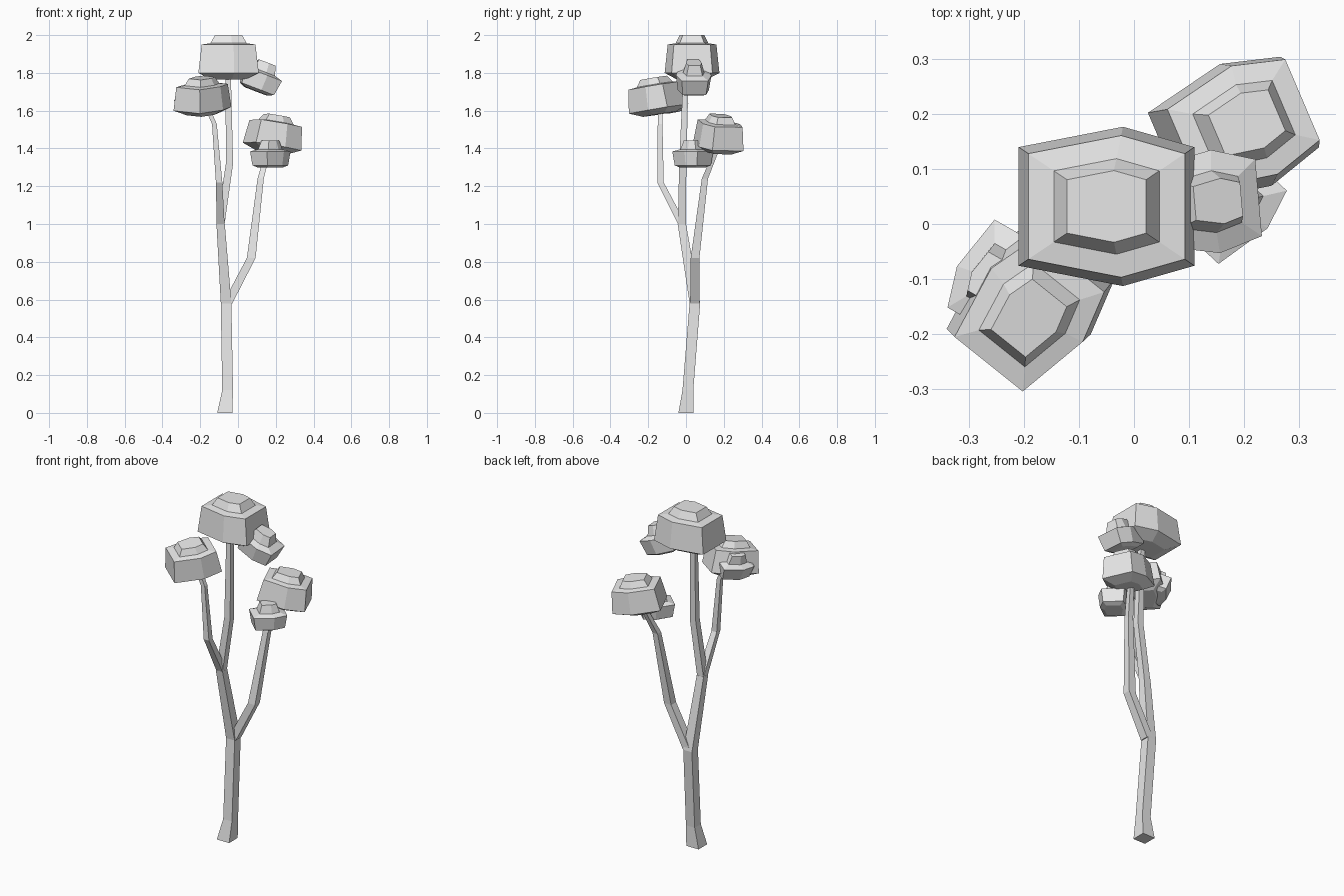
import bpy
import bmesh
from math import radians
from mathutils import Matrix, Vector

cube = bpy.data.objects.get("Cube")
if cube:
    bpy.data.objects.remove(cube, do_unlink=True)

grey = bpy.data.materials.new("plain_grey")
grey.use_nodes = True
COLOUR = (0.8, 0.8, 0.8, 1)
grey.diffuse_color = COLOUR
grey.node_tree.nodes["Principled BSDF"].inputs["Base Color"].default_value = COLOUR


def loft(name, rings):
    """Skin a stack of equal rings and close both ends."""
    bm = bmesh.new()
    rows = [[bm.verts.new(p) for p in ring] for ring in rings]
    n = len(rows[0])
    for low, high in zip(rows, rows[1:]):
        for i in range(n):
            j = (i + 1) % n
            bm.faces.new((low[i], low[j], high[j], high[i]))
    bm.faces.new(rows[0][::-1])
    bm.faces.new(rows[-1])
    bmesh.ops.recalc_face_normals(bm, faces=bm.faces)
    mesh = bpy.data.meshes.new(name)
    bm.to_mesh(mesh)
    bm.free()
    mesh.materials.append(grey)
    obj = bpy.data.objects.new(name, mesh)
    bpy.context.collection.objects.link(obj)


def limb(name, path):
    """Square-section limb through (x, y, z, width) points."""
    corners = ((-1, -1), (1, -1), (1, 1), (-1, 1))
    loft(name, [[(x + a * w / 2, y + b * w / 2, z) for a, b in corners]
                for x, y, z, w in path])


# Lopsided hexagon outline and (scale, height) profiles for the foliage
HEXAGON = [(0.16, -0.108), (0.16, 0.108), (0.03, 0.145),
           (-0.16, 0.108), (-0.16, -0.108), (0.03, -0.145)]
HEXAGON = HEXAGON[1:5] + [(0.03, -0.145), HEXAGON[0]]
LARGE = [(0.55, -0.035), (1, 0), (0.89, 0.15), (0.6, 0.157), (0.45, 0.2)]
SMALL = [(0.6, -0.02), (0.88, 0), (1, 0.13), (0.6, 0.15), (0.44, 0.23)]


def foliage(name, profile, centre, size, yaw, lean=(0, 0)):
    tilt = Vector((0, 0, 1)).rotation_difference(Vector((*lean, 1)))
    place = (Matrix.Translation(centre) @ tilt.to_matrix().to_4x4()
             @ Matrix.Rotation(radians(yaw), 4, 'Z') @ Matrix.Scale(size, 4))
    loft(name, [[place @ Vector((x * s, y * s, h)) for x, y in HEXAGON]
                for s, h in profile])


# Trunk and branches
limb("trunk", [(-0.07, 0, 0, 0.08), (-0.055, 0.01, 0.12, 0.057),
               (-0.063, 0.047, 0.58, 0.056), (-0.092, -0.022, 1.0, 0.044)])
limb("front_branch", [(-0.092, -0.022, 1.0, 0.042), (-0.1, -0.135, 1.22, 0.034),
                      (-0.125, -0.137, 1.53, 0.025), (-0.165, -0.137, 1.62, 0.025)])
limb("top_branch", [(-0.092, -0.022, 1.0, 0.042), (-0.045, -0.017, 1.32, 0.038),
                    (-0.052, 0, 1.8, 0.028)])
limb("left_branch", [(-0.055, 0.047, 0.58, 0.05), (0.07, 0.048, 0.82, 0.046),
                     (0.12, 0.1, 1.24, 0.033), (0.165, 0.17, 1.41, 0.025)])

# Foliage clumps
foliage("top_foliage", LARGE, (-0.05, 0.032, 1.8), 1, 0)
foliage("back_foliage", LARGE, (0.181, 0.171, 1.41), 0.83, 23, (0.15, 0.08))
foliage("front_foliage", LARGE, (-0.188, -0.145, 1.61), 0.83, 51, (-0.02, -0.16))
foliage("upper_small_foliage", SMALL, (0.1, 0.037, 1.715), 0.65, 5, (0.38, 0.03))
foliage("lower_small_foliage", SMALL, (0.171, 0.036, 1.31), 0.57, 47)
foliage("side_small_foliage", SMALL, (-0.224, -0.105, 1.61), 0.57, 241, (-0.3, 0.05))
